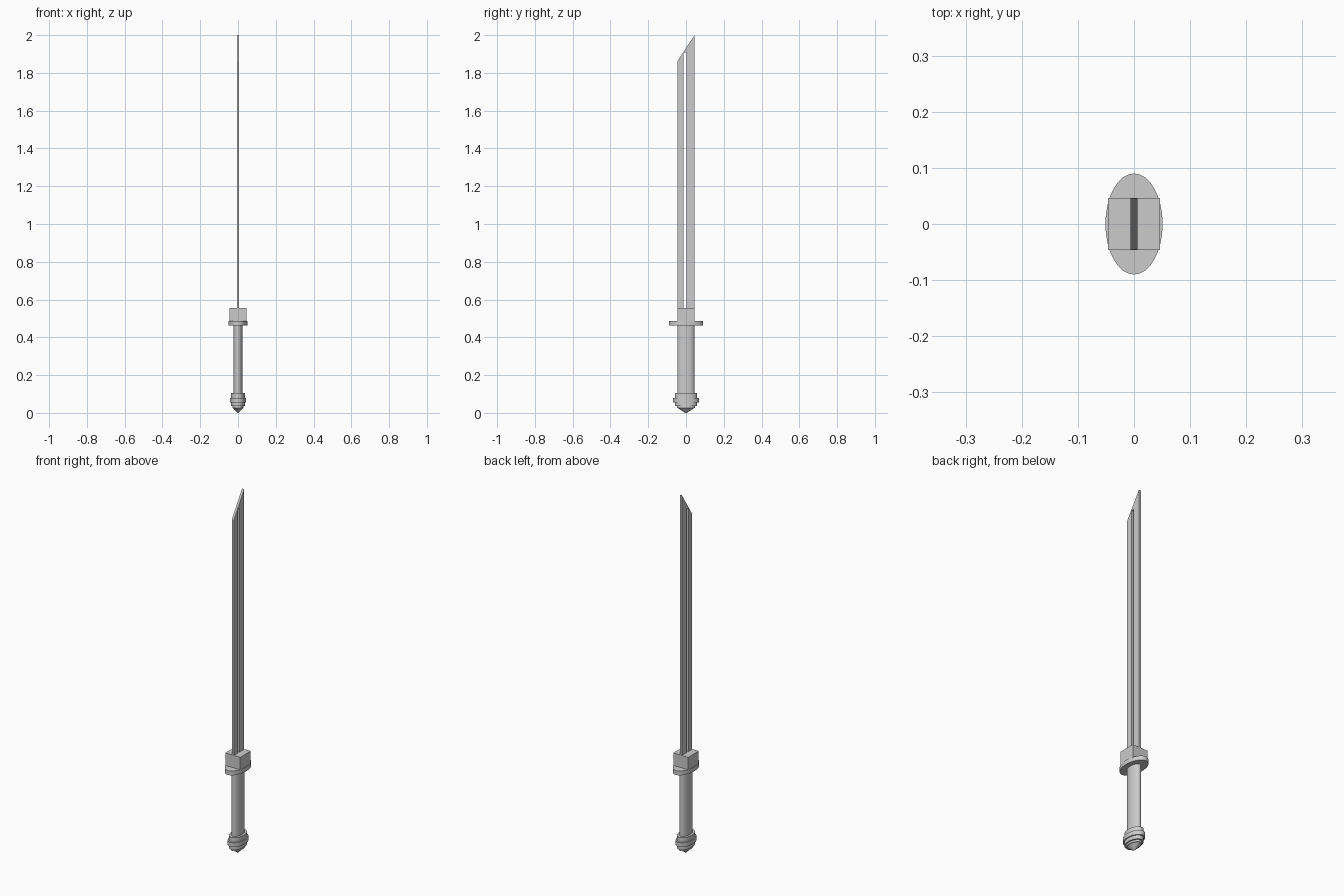
import bpy, bmesh, math

if "Cube" in bpy.data.objects:
    bpy.data.objects.remove(bpy.data.objects["Cube"])


def finish(bm, name, smooth=False):
    bmesh.ops.recalc_face_normals(bm, faces=bm.faces)
    mesh = bpy.data.meshes.new(name)
    bm.to_mesh(mesh)
    bm.free()
    ob = bpy.data.objects.new(name, mesh)
    bpy.context.collection.objects.link(ob)
    if smooth:
        bpy.ops.object.select_all(action='DESELECT')
        ob.select_set(True)
        bpy.context.view_layer.objects.active = ob
        bpy.ops.object.shade_smooth_by_angle(angle=math.radians(30))
    return ob


def oval_lathe(name, profile, ratio, sides=32):
    """Stack oval rings from (y radius, z) pairs; x radius = y radius * ratio."""
    bm = bmesh.new()
    rings = []
    for r, z in profile:
        rings.append([bm.verts.new((ratio * r * math.cos(2 * math.pi * i / sides),
                                    r * math.sin(2 * math.pi * i / sides), z))
                      for i in range(sides)])
    for a, b in zip(rings, rings[1:]):
        for i in range(sides):
            j = (i + 1) % sides
            bm.faces.new((a[i], a[j], b[j], b[i]))
    bm.faces.new(rings[0])
    bm.faces.new(rings[-1])
    return finish(bm, name, True)


# Pommel: stepped oval rings ending in a blunt cone
oval_lathe("pommel", [(0.004, 0.0), (0.043, 0.025), (0.048, 0.025), (0.048, 0.036),
                      (0.059, 0.036), (0.059, 0.056), (0.068, 0.056), (0.068, 0.08),
                      (0.059, 0.08), (0.059, 0.105)], 0.62)

# Grip and oval guard
oval_lathe("grip", [(0.045, 0.10), (0.045, 0.47)], 0.54)
oval_lathe("guard", [(0.09, 0.463), (0.09, 0.487)], 0.567)

# Collar block above the guard
bm = bmesh.new()
bmesh.ops.create_cube(bm, size=1)
bmesh.ops.scale(bm, vec=(0.092, 0.092, 0.073), verts=bm.verts)
bmesh.ops.translate(bm, vec=(0, 0, 0.5195), verts=bm.verts)
finish(bm, "collar")

# Blade: slanted tip with a long slot between two strips
HALF, BASE = 0.0065, 0.54
SLOT_A, SLOT_B, SLOT_TOP = -0.012, 0.003, 1.908
outer = [(-0.045, BASE), (-0.045, 1.862), (0.045, 2.0), (0.045, BASE),
         (SLOT_B, BASE), (SLOT_B, SLOT_TOP), (SLOT_A, SLOT_TOP), (SLOT_A, BASE)]
bm = bmesh.new()
face = bm.faces.new([bm.verts.new((-HALF, y, z)) for y, z in outer])
ext = bmesh.ops.extrude_face_region(bm, geom=[face], use_keep_orig=True)
bmesh.ops.translate(bm, vec=(2 * HALF, 0, 0),
                    verts=[g for g in ext["geom"] if isinstance(g, bmesh.types.BMVert)])
finish(bm, "blade")
